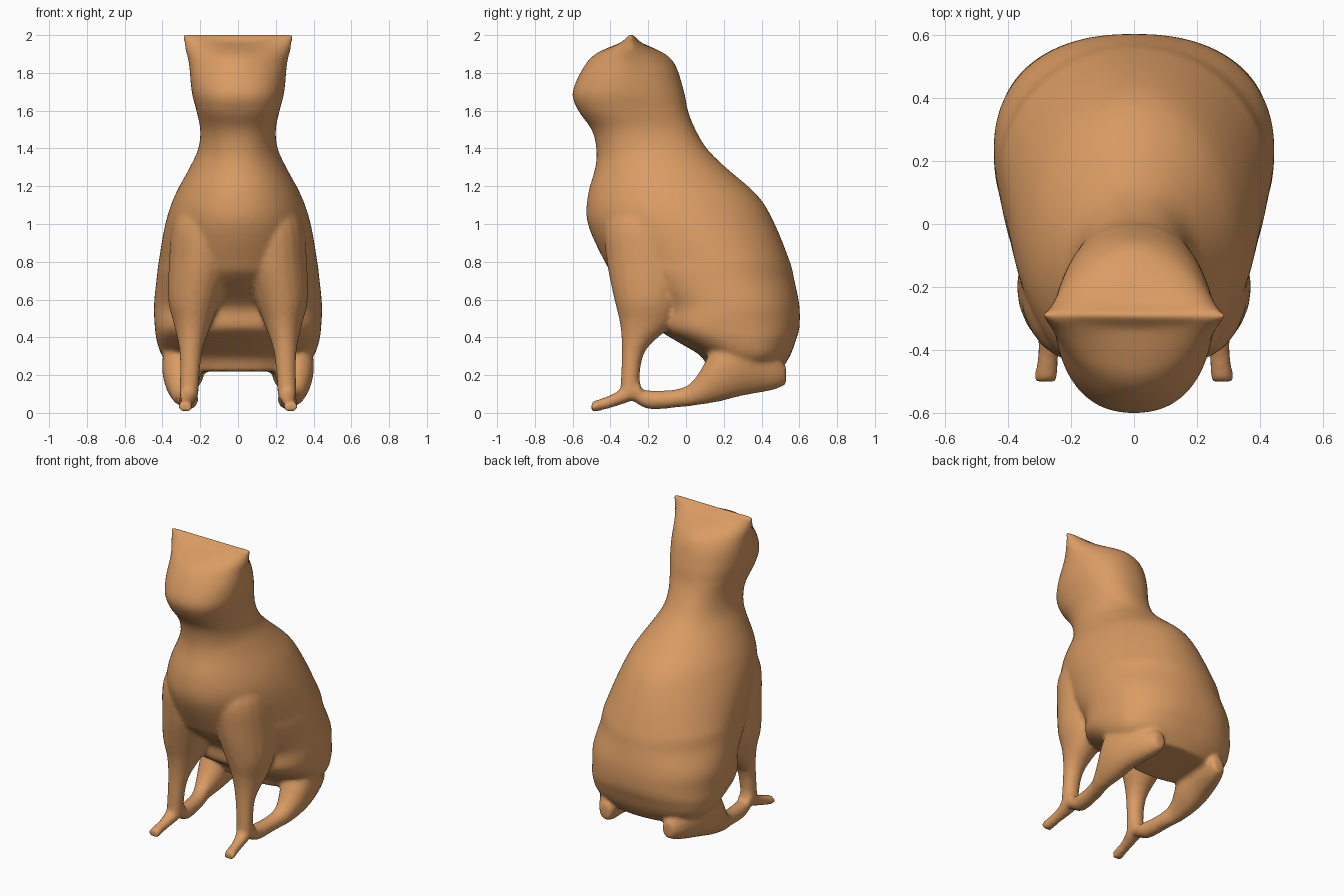
import bpy, bmesh, math

cube = bpy.data.objects.get("Cube")
if cube:
    bpy.data.objects.remove(cube, do_unlink=True)

fur = bpy.data.materials.new("ginger_fur")
fur.use_nodes = True
COLOUR = (0.7, 0.33, 0.125, 1)
fur.diffuse_color = COLOUR
fur.node_tree.nodes["Principled BSDF"].inputs["Base Color"].default_value = COLOUR


def catmull_rom(before, start, end, after, t):
    """Value between start and end, at t from 0 to 1."""
    slope_in, slope_out = (end - before) / 2, (after - start) / 2
    ease = t * t * (3 - 2 * t)
    return (start + (end - start) * ease
            + slope_in * t * (1 - t) ** 2 - slope_out * t * t * (1 - t))


def smooth_path(rows, steps):
    """Rows of section sizes, with smooth in-between rows added."""
    padded = [rows[0], *rows, rows[-1]]
    path = []
    for group in zip(padded, padded[1:], padded[2:], padded[3:]):
        for step in range(steps):
            path.append([catmull_rom(*values, step / steps) for values in zip(*group)])
    path.append(rows[-1])
    return path


def bump(height, centre, reach):
    """Falls from one at the centre to zero at the reach."""
    return max(0, 1 - abs(height - centre) / reach)


def power(value, exponent):
    return math.copysign(abs(value) ** exponent, value)


def torso_ring(row, angle):
    """Egg-shaped section: wider behind the middle, squarer at belly and cheeks."""
    z, front, back, width = row
    widest = (front + back) / 2 + 0.1 * bump(z, 0.8, 0.3)
    squareness = (2 + 0.5 * bump(z, 0.4, 0.3) + 0.4 * bump(z, 1.6, 0.25)
                  - 0.5 * bump(z, 1.95, 0.15))
    across = power(math.cos(angle), 2 / squareness)
    along = power(math.sin(angle), 2 / squareness)
    reach = back - widest if along > 0 else widest - front
    return width * across, widest + reach * along, z


def level_ring(row, angle):
    x, y, z, half_width, half_depth = row
    return x + half_width * math.cos(angle), y + half_depth * math.sin(angle), z


def upright_ring(row, angle):
    x, y, z, half_width, half_height = row
    return x + half_width * math.cos(angle), y, z + half_height * math.sin(angle)


def loft(bm, rows, section, sides=20, steps=4):
    """Closed skin over the interpolated sections."""
    rings = [[bm.verts.new(section(row, math.tau * k / sides)) for k in range(sides)]
             for row in smooth_path(rows, steps)]
    for lower, upper in zip(rings, rings[1:]):
        for k in range(sides):
            n = (k + 1) % sides
            bm.faces.new((lower[k], lower[n], upper[n], upper[k]))
    bm.faces.new(reversed(rings[0]))
    bm.faces.new(rings[-1])
    return rings


def mirrored_loft(bm, rows, section):
    """The same limb on the right and on the left."""
    for side in (-1, 1):
        loft(bm, [(side * x, *rest) for x, *rest in rows], section)


bm = bmesh.new()

# Torso, neck and head: height, front y, back y, half width
torso = [
    (0.22, 0.12, 0.5, 0.32), (0.3, 0.08, 0.55, 0.4), (0.38, -0.05, 0.58, 0.43),
    (0.45, -0.15, 0.6, 0.44), (0.57, -0.18, 0.6, 0.445), (0.72, -0.37, 0.57, 0.43),
    (0.8, -0.43, 0.55, 0.42), (1, -0.52, 0.47, 0.385), (1.15, -0.52, 0.38, 0.335),
    (1.3, -0.48, 0.21, 0.255), (1.4, -0.475, 0.11, 0.21), (1.5, -0.5, 0.05, 0.2),
    (1.6, -0.57, 0.01, 0.22), (1.7, -0.6, -0.01, 0.245), (1.85, -0.53, -0.06, 0.26),
    (1.92, -0.45, -0.14, 0.28), (1.98, -0.33, -0.25, 0.3),
]
rings = loft(bm, torso, torso_ring, sides=64)

# Ear tips rise from the two ends of the crown
crown_width = torso[-1][-1]
for ring in rings[-5:]:
    for v in ring:
        outward = (v.co.x / crown_width) ** 2
        v.co.z += bump(v.co.z, 1.98, 0.08) * (0.045 * outward - 0.015)

# Front legs with shoulders: x, y, z, half width, half depth
front_leg = [
    (0.15, -0.18, 1.15, 0.13, 0.17), (0.18, -0.21, 1, 0.165, 0.22),
    (0.195, -0.2, 0.8, 0.17, 0.22), (0.23, -0.2, 0.6, 0.14, 0.18),
    (0.24, -0.21, 0.47, 0.1, 0.14), (0.25, -0.28, 0.32, 0.06, 0.06),
    (0.26, -0.3, 0.1, 0.05, 0.05),
]
mirrored_loft(bm, front_leg, level_ring)

# Front paws, reaching forward: x, y, z, half width, half height
paw = [
    (0.26, -0.24, 0.12, 0.05, 0.04), (0.26, -0.31, 0.1, 0.05, 0.045),
    (0.27, -0.4, 0.06, 0.035, 0.035), (0.28, -0.5, 0.03, 0.04, 0.03),
]
mirrored_loft(bm, paw, upright_ring)

# Hind legs, from the heel under the haunch to the toes
hind_leg = [
    (0.23, 0.53, 0.2, 0.04, 0.05), (0.25, 0.46, 0.22, 0.07, 0.1),
    (0.29, 0.3, 0.26, 0.1, 0.17), (0.3, 0.18, 0.23, 0.1, 0.17),
    (0.3, 0.06, 0.12, 0.06, 0.08), (0.28, -0.03, 0.08, 0.05, 0.05),
    (0.26, -0.2, 0.07, 0.05, 0.05), (0.26, -0.3, 0.11, 0.04, 0.03),
]
mirrored_loft(bm, hind_leg, upright_ring)

bmesh.ops.recalc_face_normals(bm, faces=bm.faces)
mesh = bpy.data.meshes.new("sitting_cat")
bm.to_mesh(mesh)
bm.free()
mesh.materials.append(fur)
cat = bpy.data.objects.new("sitting_cat", mesh)
bpy.context.collection.objects.link(cat)

# Fuse the parts into one skin and soften the joins
fuse = cat.modifiers.new("fuse", "REMESH")
fuse.mode = "VOXEL"
fuse.voxel_size = 0.0125
fuse.use_smooth_shade = True
soften = cat.modifiers.new("soften", "SMOOTH")
soften.factor = 0.5
soften.iterations = 10
